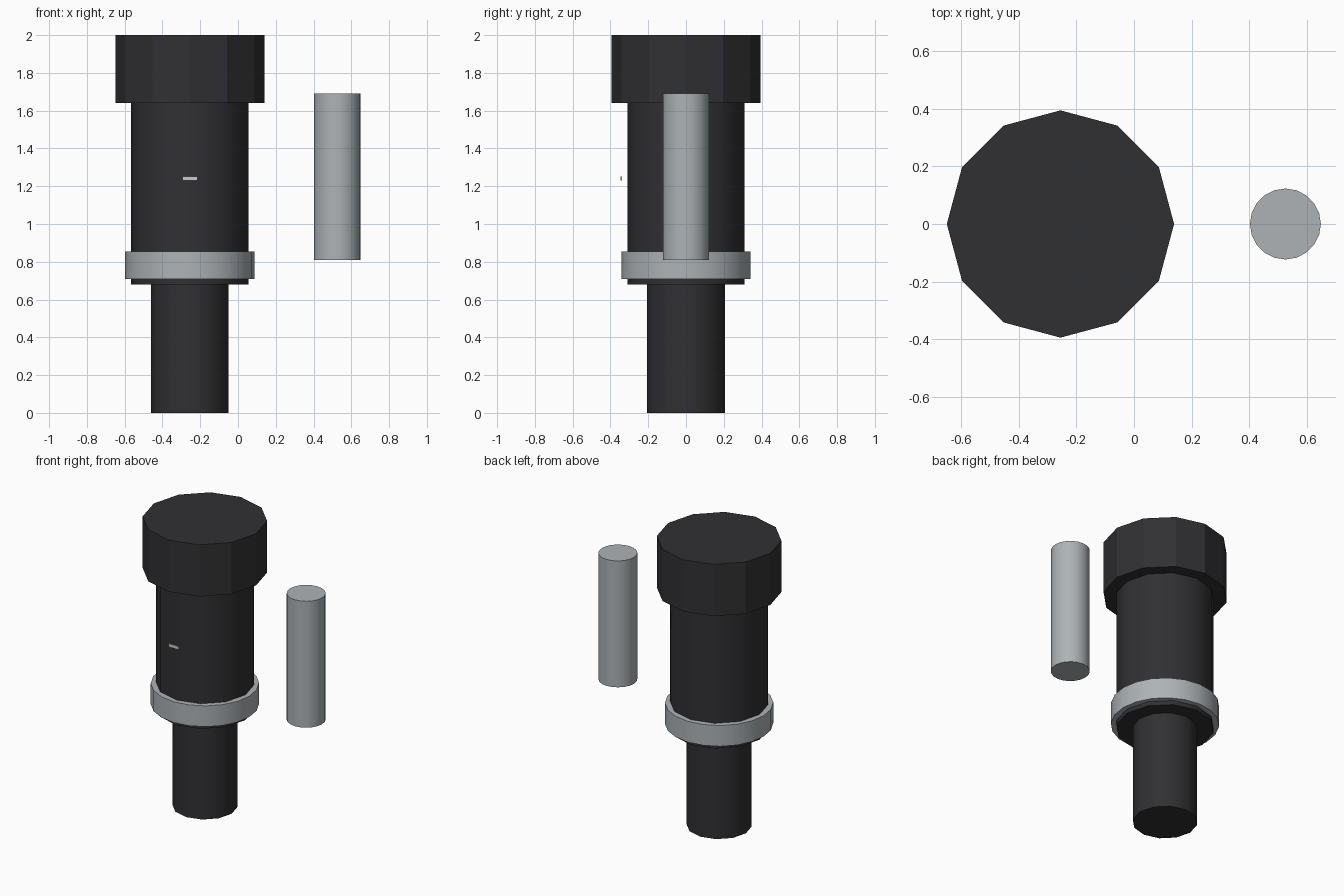
import bpy
from math import radians

if "Cube" in bpy.data.objects:
    bpy.data.objects.remove(bpy.data.objects["Cube"])

AXIS_X = -0.255  # centre line of the main tool body


def material(name, rgb):
    m = bpy.data.materials.new(name)
    m.diffuse_color = (*rgb, 1)
    m.use_nodes = True
    m.node_tree.nodes["Principled BSDF"].inputs["Base Color"].default_value = m.diffuse_color
    return m


black = material("black_plastic", (0.03, 0.03, 0.033))
dark_steel = material("dark_steel", (0.42, 0.45, 0.47))


def cylinder(name, x, radius, z0, z1, sides, mat=None, smooth=False):
    bpy.ops.mesh.primitive_cylinder_add(
        vertices=sides, radius=radius, depth=z1 - z0, location=(x, 0, (z0 + z1) / 2))
    ob = bpy.context.object
    ob.name = name
    if mat:
        ob.data.materials.append(mat)
    if smooth:
        bpy.ops.object.shade_smooth_by_angle(angle=radians(31))
    return ob


# Stepped black body: grip, barrel and wide head
cylinder("grip", AXIS_X, 0.206, 0.0, 0.68, 12, black, True)
cylinder("barrel", AXIS_X, 0.311, 0.68, 1.64, 12, black, True)
cylinder("head", AXIS_X, 0.394, 1.64, 2.0, 12, black)

# Metal collar around the foot of the barrel
cylinder("collar", AXIS_X, 0.342, 0.71, 0.855, 20, dark_steel, True)

# Separate metal rod beside the body
cylinder("rod", 0.525, 0.123, 0.81, 1.69, 20, dark_steel, True)

# Small plate on the front of the barrel
bpy.ops.mesh.primitive_cube_add(size=1, location=(AXIS_X, -0.342, 1.24))
plate = bpy.context.object
plate.name = "front_plate"
plate.scale = (0.08, 0.008, 0.022)
